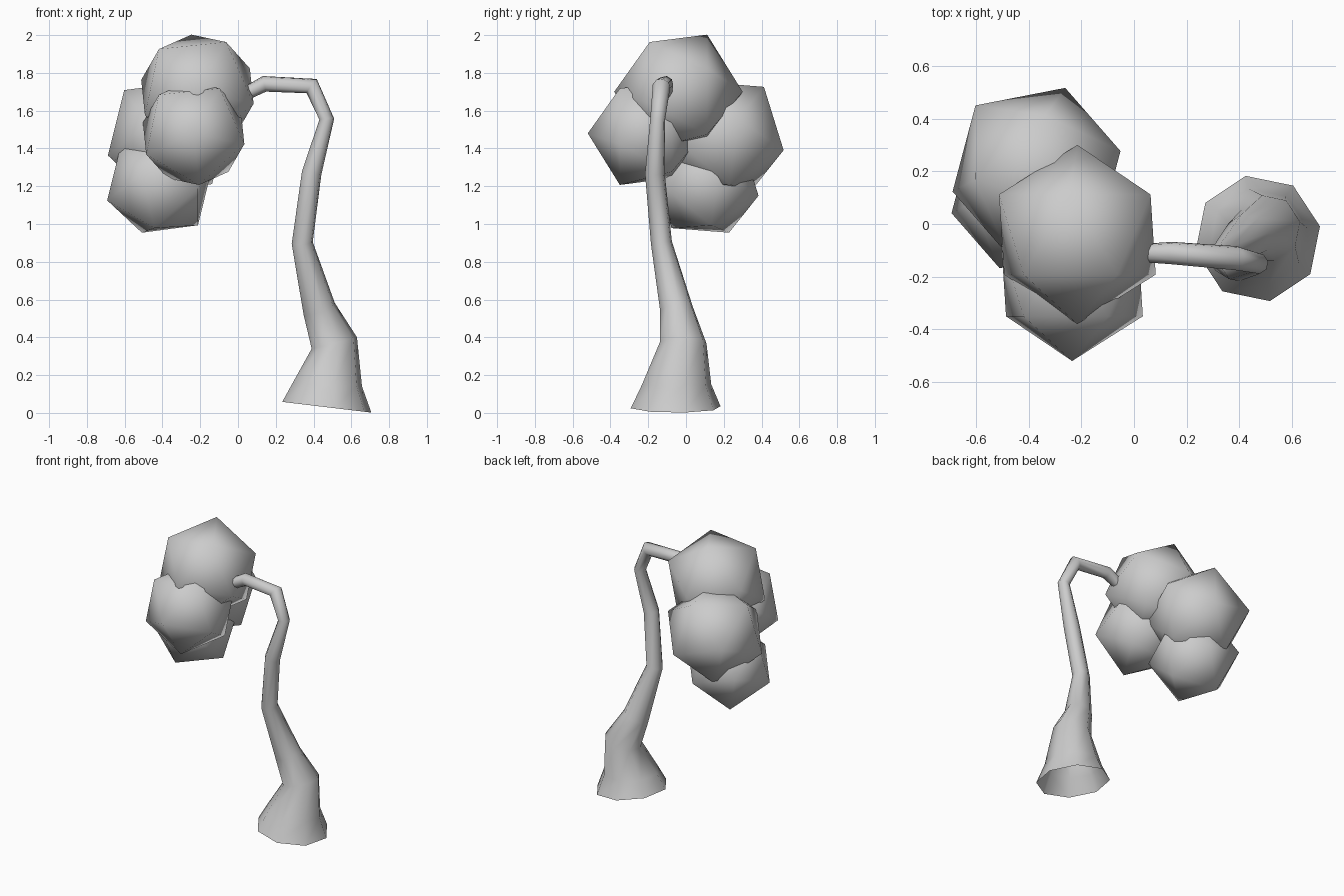
import bpy, bmesh, math
from mathutils import Vector, Matrix

if "Cube" in bpy.data.objects:
    bpy.data.objects.remove(bpy.data.objects["Cube"])


def make_object(name, bm):
    bmesh.ops.recalc_face_normals(bm, faces=bm.faces)
    for f in bm.faces:
        f.smooth = True
    me = bpy.data.meshes.new(name)
    bm.to_mesh(me)
    bm.free()
    ob = bpy.data.objects.new(name, me)
    bpy.context.collection.objects.link(ob)
    return ob


def frame(pole, side):
    """Orthonormal frame with z along pole and x towards side."""
    z = pole.normalized()
    x = (side - z * side.dot(z)).normalized()
    return Matrix((x, z.cross(x), z)).transposed()


def foliage(name, centre, radius, pole, neighbour):
    """Icosahedron with one corner along pole and an adjacent one towards neighbour."""
    bm = bmesh.new()
    bmesh.ops.create_icosphere(bm, subdivisions=1, radius=1)
    bm.verts.ensure_lookup_table()
    v0 = bm.verts[0]
    v1 = v0.link_edges[0].other_vert(v0)
    k = radius / v0.co.length
    rot = frame(Vector(pole), Vector(neighbour)) @ frame(v0.co, v1.co).transposed()
    for v in bm.verts:
        v.co = Vector(centre) + (rot @ v.co) * k
    return make_object(name, bm)


# Foliage clumps: two share a front-facing corner, two share a tilted pose
front_pose = ((0, -1, 0), (0.5, 0, 0.866))
tilted_pose = ((0.11, 0.32, -0.07), (-0.22, 0.26, 0.02))
foliage("foliage_top", (-0.215, -0.04, 1.70), 0.34, *front_pose)
foliage("foliage_front", (-0.235, -0.213, 1.48), 0.307, *front_pose)
foliage("foliage_back", (-0.37, 0.20, 1.46), 0.342, *tilted_pose)
foliage("foliage_low", (-0.415, 0.108, 1.21), 0.298, *tilted_pose)

# Trunk: eight-sided rings along a bent path (x, y, z, radius)
path = [(0.47, -0.055, 0.03, 0.242), (0.473, -0.05, 0.15, 0.187),
        (0.51, -0.015, 0.37, 0.126), (0.43, -0.05, 0.55, 0.09),
        (0.34, -0.13, 0.90, 0.057), (0.39, -0.165, 1.27, 0.053),
        (0.47, -0.15, 1.555, 0.04), (0.39, -0.13, 1.73, 0.047),
        (0.14, -0.11, 1.742, 0.043), (0.04, -0.11, 1.69, 0.036)]
tilt = {0: (0.12, 0, 1), 1: (0.05, 0, 1), 2: (-0.25, -0.02, 1)}
pts = [Vector(p[:3]) for p in path]
bm = bmesh.new()
rings = []
for i, p in enumerate(path):
    if i in tilt:
        t = Vector(tilt[i]).normalized()
    else:
        t = (pts[i] - pts[i - 1]).normalized()
        if i + 1 < len(pts):
            t = (t + (pts[i + 1] - pts[i]).normalized()).normalized()
    u = Vector((0, 1, 0)).cross(t).normalized()
    v = t.cross(u)
    ring = []
    for k in range(8):
        a = math.radians(11 + 45 * k)
        ring.append(bm.verts.new(pts[i] + (u * math.cos(a) + v * math.sin(a)) * p[3]))
    rings.append(ring)
for r0, r1 in zip(rings, rings[1:]):
    for k in range(8):
        j = (k + 1) % 8
        bm.faces.new((r0[k], r0[j], r1[j], r1[k]))
make_object("trunk", bm)
